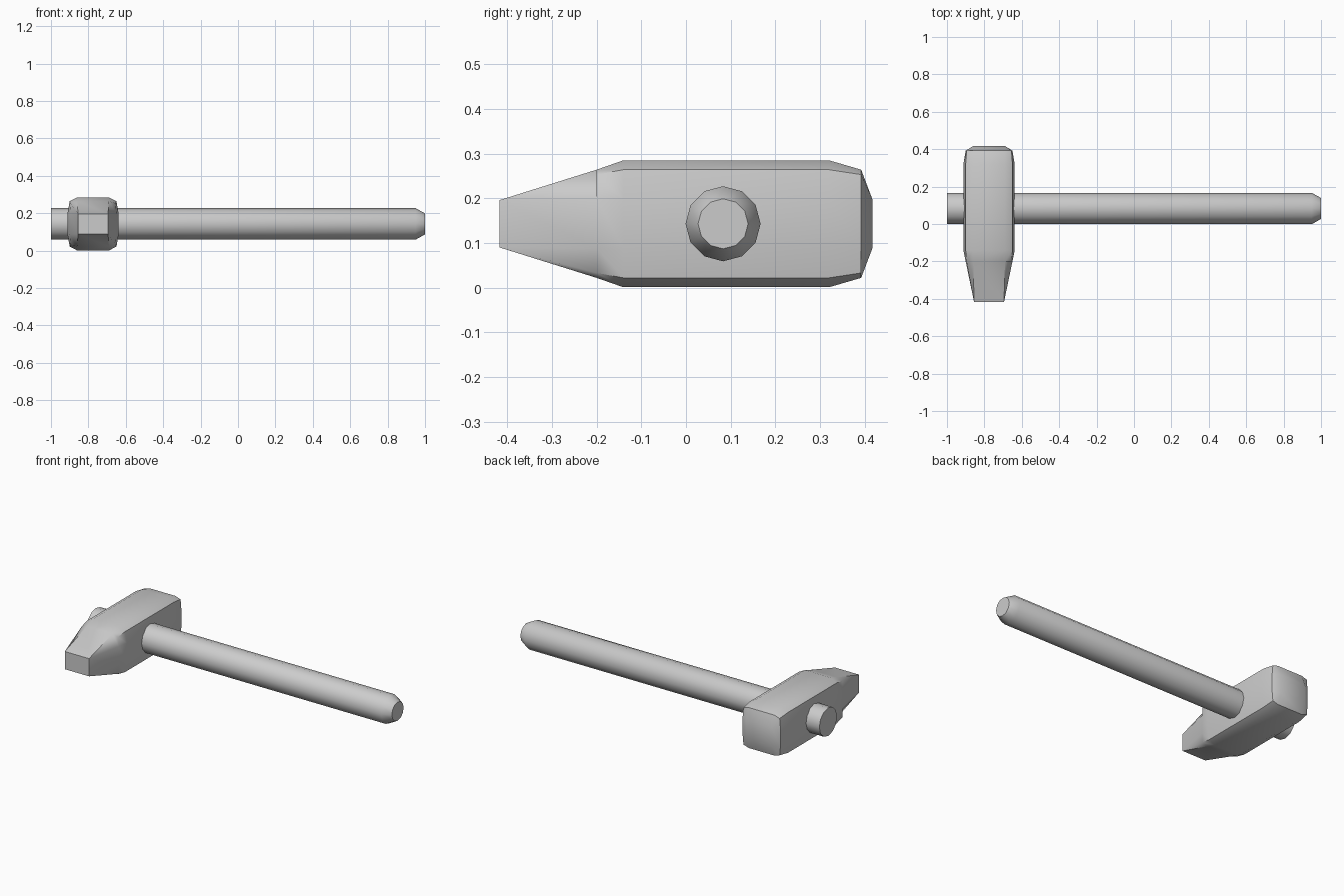
import bpy, bmesh
from math import cos, sin, pi, radians

if "Cube" in bpy.data.objects:
    bpy.data.objects.remove(bpy.data.objects["Cube"])


def finish(bm, name):
    bmesh.ops.recalc_face_normals(bm, faces=bm.faces)
    mesh = bpy.data.meshes.new(name)
    bm.to_mesh(mesh)
    bm.free()
    ob = bpy.data.objects.new(name, mesh)
    bpy.context.collection.objects.link(ob)
    bpy.ops.object.select_all(action='DESELECT')
    ob.select_set(True)
    bpy.context.view_layer.objects.active = ob
    bpy.ops.object.shade_smooth_by_angle(angle=radians(40))
    return ob


# Handle: 12-sided shaft along x with a tapered tip
SIDES, CY, CZ = 12, 0.083, 0.143
bm = bmesh.new()
rings = []
for x, r in [(-1.0, 0.084), (0.95, 0.084), (1.0, 0.056)]:
    rings.append([bm.verts.new((x, CY + r * cos(2 * pi * i / SIDES), CZ + r * sin(2 * pi * i / SIDES)))
                  for i in range(SIDES)])
for a, b in zip(rings, rings[1:]):
    for i in range(SIDES):
        j = (i + 1) % SIDES
        bm.faces.new((a[i], a[j], b[j], b[i]))
bm.faces.new(rings[0])
bm.faces.new(rings[-1])
finish(bm, "handle")

# Head: cube cut into 3 x 3 per side, then pillowed; the front end tapers to a peen
bm = bmesh.new()
bmesh.ops.create_cube(bm, size=2)
bmesh.ops.subdivide_edges(bm, edges=bm.edges[:], cuts=2, use_grid_fill=True)
HALF_X = {1: 0.137, 2: 0.125, 3: 0.12}
HALF_Z = {1: 0.142, 2: 0.121, 3: 0.11}
for v in bm.verts:
    ex, ey, ez = (abs(c) > 0.9 for c in v.co)
    n = ex + ey + ez          # 1 = inside a side, 2 = on an edge, 3 = corner
    sx, sy, sz = (1 if c > 0 else -1 for c in v.co)
    peen = ey and n == 1 and sy < 0
    x = HALF_X[n] if ex else (0.08 if peen else 0.085)
    z = HALF_Z[n] if ez else (0.053 if peen else 0.055)
    if not ey:
        y = 0.32 if sy > 0 else -0.14
    elif n == 1:
        y = 0.417 * sy
    else:
        y = 0.392 if sy > 0 else -0.2
    v.co = (-0.775 + sx * x, y, CZ + sz * z)
finish(bm, "hammer_head")
